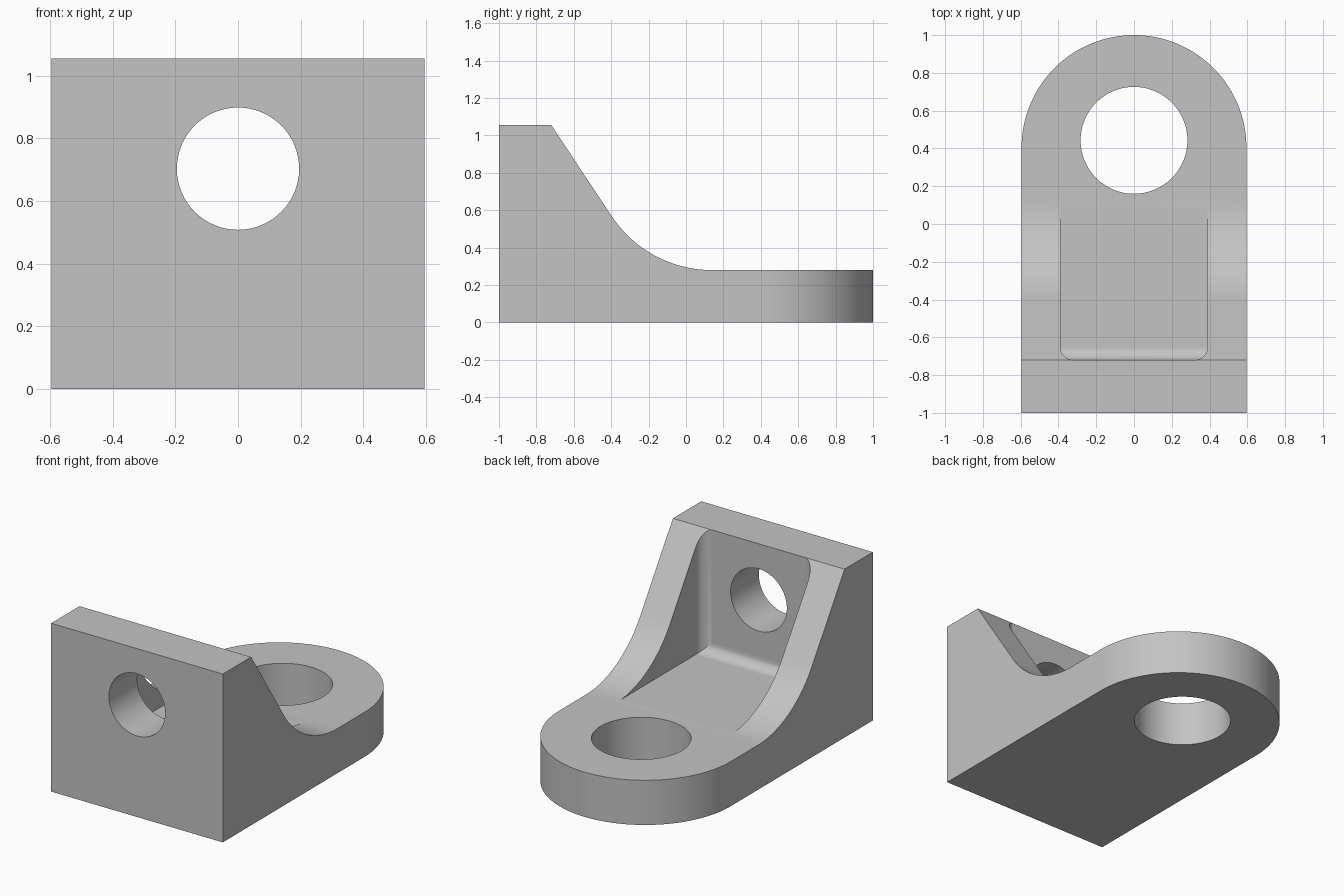
import bpy
import bmesh
from math import sin, cos, radians, pi

if "Cube" in bpy.data.objects:
    bpy.data.objects.remove(bpy.data.objects["Cube"], do_unlink=True)

HALF_W, HEIGHT, BASE = 0.595, 1.055, 0.28
WALL_Y = -0.72          # inner face of the upright wall
FILLET = 0.07

grey = bpy.data.materials.new("plain grey")
grey.use_nodes = True
grey.diffuse_color = (0.55, 0.55, 0.55, 1)
grey.node_tree.nodes["Principled BSDF"].inputs["Base Color"].default_value = grey.diffuse_color


def arc(cx, cy, r, start, end, steps):
    angles = [radians(start + (end - start) * i / steps) for i in range(steps + 1)]
    return [(cx + r * cos(a), cy + r * sin(a)) for a in angles]


def prism(name, points, axis, lo, hi):
    """Extrude a 2D outline along x, y or z."""
    place = {"x": lambda p, d: (d, p[0], p[1]),
             "y": lambda p, d: (p[0], d, p[1]),
             "z": lambda p, d: (p[0], p[1], d)}[axis]
    bm = bmesh.new()
    low = [bm.verts.new(place(p, lo)) for p in points]
    high = [bm.verts.new(place(p, hi)) for p in points]
    bm.faces.new(low)
    bm.faces.new(high)
    for i in range(len(points)):
        j = (i + 1) % len(points)
        bm.faces.new((low[i], low[j], high[j], high[i]))
    bmesh.ops.recalc_face_normals(bm, faces=bm.faces)
    mesh = bpy.data.meshes.new(name)
    bm.to_mesh(mesh)
    bm.free()
    mesh.materials.append(grey)
    obj = bpy.data.objects.new(name, mesh)
    bpy.context.collection.objects.link(obj)
    return obj


def combine(target, tool, operation):
    """Apply a boolean and discard the tool."""
    mod = target.modifiers.new("cut", "BOOLEAN")
    mod.operation, mod.solver, mod.object = operation, "EXACT", tool
    bpy.context.view_layer.objects.active = target
    bpy.ops.object.modifier_apply(modifier=mod.name)
    bpy.data.objects.remove(tool, do_unlink=True)


# Side profile: upright wall, sloped rib, concave sweep, flat base
sweep = arc(0.14, BASE + 0.645, 0.645, 270, 270 - 56.6, 24)
profile = [(-1, 0), (1.2, 0), (1.2, BASE)] + sweep + [(WALL_Y, HEIGHT), (-1, HEIGHT)]
bracket = prism("angle_bracket", profile, "x", -0.8, 0.8)

# Plan outline with the rounded end
plan = [(-HALF_W, -1.2), (HALF_W, -1.2)] + arc(0, 1 - HALF_W, HALF_W, 0, 180, 64)
combine(bracket, prism("plan_outline", plan, "z", -0.2, 1.3), "INTERSECT")

# Pocket between the ribs, filleted against the upright wall
inner = 0.39
corner_y = WALL_Y + FILLET
pocket_plan = ([(inner, 0.3), (-inner, 0.3)]
               + arc(-inner + FILLET, corner_y, FILLET, 180, 270, 10)
               + arc(inner - FILLET, corner_y, FILLET, 270, 360, 10))
pocket = prism("pocket", pocket_plan, "z", 0.1, 1.3)
floor = BASE + 0.002
pocket_side = (arc(corner_y, floor + FILLET, FILLET, 180, 270, 10)
               + [(0.6, floor), (0.6, 1.5), (WALL_Y, 1.5)])
combine(pocket, prism("pocket_side", pocket_side, "x", -0.7, 0.7), "INTERSECT")
combine(bracket, pocket, "DIFFERENCE")

# Bolt holes through the base and the upright wall
for name, x, y, r, axis, lo, hi in (("base_hole", 0, 0.443, 0.283, "z", -0.2, 0.6),
                                    ("wall_hole", 0, 0.703, 0.195, "y", -1.2, -0.3)):
    combine(bracket, prism(name, arc(x, y, r, 0, 354.375, 63), axis, lo, hi), "DIFFERENCE")

# Smooth curved surfaces, crisp edges and flat planes
bpy.ops.object.select_all(action="DESELECT")
bracket.select_set(True)
bpy.context.view_layer.objects.active = bracket
bpy.ops.object.shade_smooth_by_angle(angle=pi / 7)
weighted = bracket.modifiers.new("flat_planes", "WEIGHTED_NORMAL")
weighted.keep_sharp = True
